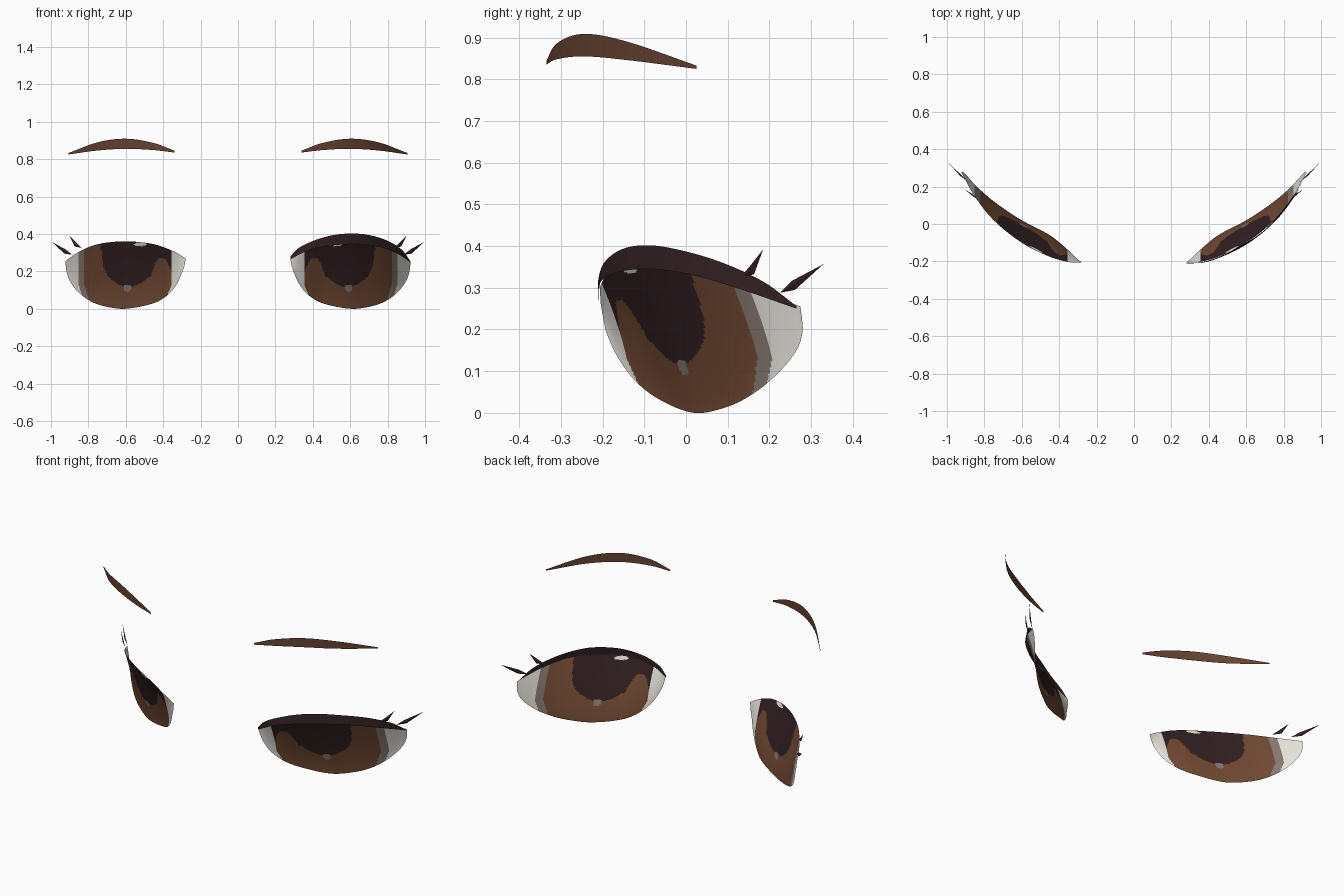
import bpy
import math
from mathutils import Vector

cube = bpy.data.objects.get("Cube")
if cube:
    bpy.data.objects.remove(cube, do_unlink=True)


def make_material(name, red, green, blue):
    material = bpy.data.materials.new(name)
    material.use_nodes = True
    colour = (red, green, blue, 1)
    material.diffuse_color = colour
    shader = next(n for n in material.node_tree.nodes if n.type == "BSDF_PRINCIPLED")
    shader.inputs["Base Color"].default_value = colour
    shader.inputs["Roughness"].default_value = 0.8
    return material


eye_white = make_material("eye white", 0.8, 0.77, 0.72)
iris_brown = make_material("iris brown", 0.165, 0.066, 0.033)
pupil_dark = make_material("pupil dark", 0.032, 0.014, 0.016)
shade_grey = make_material("shade grey", 0.24, 0.19, 0.165)
brow_brown = make_material("brow brown", 0.13, 0.053, 0.03)

EYE_PALETTE = [eye_white, iris_brown, pupil_dark, shade_grey]
WHITE, IRIS, PUPIL, GREY = range(len(EYE_PALETTE))


def curve_at(points, x):
    """Smooth curve through 3D points that are ordered by x."""
    last = len(points) - 1

    def slope(i):
        a, b = points[max(i - 1, 0)], points[min(i + 1, last)]
        return (Vector(b) - Vector(a)) / (b[0] - a[0])

    i = 0
    while i < last - 1 and x > points[i + 1][0]:
        i += 1
    start, end = Vector(points[i]), Vector(points[i + 1])
    span = end.x - start.x
    t = min(max((x - start.x) / span, 0), 1)
    ease = t * t * (3 - 2 * t)
    leave = span * t * (1 - t) ** 2
    arrive = span * t * t * (t - 1)
    return start.lerp(end, ease) + slope(i) * leave + slope(i + 1) * arrive


def add_object(name, verts, faces, palette):
    mesh = bpy.data.meshes.new(name)
    mesh.from_pydata(verts, [], faces)
    for material in palette:
        mesh.materials.append(material)
    obj = bpy.data.objects.new(name, mesh)
    bpy.context.scene.collection.objects.link(obj)
    return obj


def add_sheet(name, side, lower, upper, palette, columns, rows, bulge=1.0, rule=None):
    """Curved sheet spanned between a lower and an upper edge; side is +1 or -1."""
    x_first, x_last = lower[0][0], lower[-1][0]
    verts, faces = [], []
    for c in range(columns + 1):
        # Columns crowd together toward the rounded corners
        x = x_first + (x_last - x_first) * (1 - math.cos(math.pi * c / columns)) / 2
        low, high = curve_at(lower, x), curve_at(upper, x)
        for r in range(rows + 1):
            v = r / rows
            y = low.y + (high.y - low.y) * v ** bulge
            z = low.z + (max(high.z, low.z) - low.z) * v
            verts.append((x * side, y, z))
    step = rows + 1
    for c in range(columns):
        for r in range(rows):
            a = c * step + r
            quad = (a, a + step, a + step + 1, a + 1)
            faces.append(quad if side > 0 else quad[::-1])
    obj = add_object(name, verts, faces, palette)
    for face in obj.data.polygons:
        face.use_smooth = True
        if rule:
            face.material_index = rule(abs(face.center.x), face.center.z)
    return obj


def eye_colour(x, z):
    """Colour zones of the eye, by position across and up."""
    # Glints
    if abs(x - 0.592) + abs(z - 0.11) < 0.027 and max(abs(x - 0.592), abs(z - 0.11)) < 0.018:
        return GREY
    if ((x - 0.522) / 0.034) ** 2 + ((z - 0.345) / 0.01) ** 2 < 1:
        return WHITE
    # Whites and the soft band beside the iris
    low_slant = max(0, 0.13 - z)
    outer = 0.822 - 0.3 * low_slant
    inner = 0.355 + 0.4 * low_slant
    if x > outer + 0.03 or x < inner:
        return WHITE
    if x > outer:
        return GREY
    # Pupil, joined to the shadow below the lid
    dx, dz = (x - 0.585) / 0.14, (z - 0.27) / 0.152
    if dx * dx + min(dz, 0) ** 2 < 1:
        return PUPIL
    if x < 0.585 and z > 0.275 - 30 * (x - 0.408) ** 2 and z > 0.17:
        return PUPIL
    if z > 0.27 and x < 0.725 + 0.15 * (z - 0.27):
        return PUPIL
    return IRIS


EYE_LOWER = [
    (0.28, -0.205, 0.265), (0.285, -0.2, 0.235), (0.3, -0.19, 0.19),
    (0.33, -0.16, 0.127), (0.38, -0.115, 0.07), (0.45, -0.06, 0.03),
    (0.6, 0.02, 0), (0.7, 0.085, 0.01), (0.78, 0.145, 0.036),
    (0.85, 0.21, 0.085), (0.9, 0.265, 0.15), (0.917, 0.28, 0.2),
    (0.923, 0.275, 0.25),
]
EYE_UPPER = [
    (0.28, -0.205, 0.27), (0.34, -0.205, 0.305), (0.45, -0.175, 0.345),
    (0.6, -0.1, 0.36), (0.75, 0.02, 0.345), (0.85, 0.145, 0.305),
    (0.923, 0.275, 0.255),
]
LID_LOWER = [
    (0.28, -0.21, 0.265), (0.4, -0.2, 0.32), (0.6, -0.11, 0.345),
    (0.75, 0.01, 0.332), (0.85, 0.135, 0.295), (0.92, 0.265, 0.25),
]
LID_UPPER = [
    (0.28, -0.21, 0.28), (0.32, -0.21, 0.322), (0.4, -0.195, 0.362),
    (0.5, -0.155, 0.392), (0.6, -0.1, 0.402), (0.7, -0.03, 0.394),
    (0.8, 0.08, 0.363), (0.88, 0.19, 0.312), (0.92, 0.265, 0.256),
]
BROW_LOWER = [
    (0.34, -0.335, 0.835), (0.45, -0.31, 0.848), (0.6, -0.245, 0.855),
    (0.75, -0.14, 0.846), (0.905, 0.025, 0.825),
]
BROW_UPPER = [
    (0.34, -0.335, 0.845), (0.45, -0.31, 0.886), (0.6, -0.245, 0.909),
    (0.75, -0.14, 0.89), (0.905, 0.025, 0.833),
]
# Each lash: root, widest point, tip
LASHES = {
    "outer_lash": ((0.885, 0.225, 0.288), (0.925, 0.258, 0.306), (0.995, 0.33, 0.357)),
    "inner_lash": ((0.835, 0.13, 0.325), (0.868, 0.158, 0.342), (0.903, 0.185, 0.392)),
}


def add_lash(name, side, root, middle, tip, width):
    """Slim four-sided spike, broad across the eye and thin through it."""
    root, middle, tip = Vector(root), Vector(middle), Vector(tip)
    along = (tip - root).normalized()
    through = Vector((1, -1, 0)).normalized()
    across = along.cross(through).normalized() * width
    through *= width * 0.3
    ring = [middle + across, middle + through, middle - across, middle - through]
    verts = [(p.x * side, p.y, p.z) for p in [root, tip] + ring]
    faces = []
    for i in range(4):
        a, b = 2 + i, 2 + (i + 1) % 4
        pair = [(0, a, b), (1, b, a)]
        faces += pair if side < 0 else [f[::-1] for f in pair]
    add_object(name, verts, faces, [pupil_dark])


# Eyes, brows and lashes on both sides
for label, side in (("left", 1), ("right", -1)):
    add_sheet(label + "_eye", side, EYE_LOWER, EYE_UPPER, EYE_PALETTE,
              140, 80, bulge=1.4, rule=eye_colour)
    add_sheet(label + "_brow", side, BROW_LOWER, BROW_UPPER, [brow_brown], 32, 4)
    for lash, path in LASHES.items():
        add_lash(label + "_" + lash, side, *path, width=0.012)

# Upper lid band, on the left eye only
add_sheet("left_upper_lid", 1, LID_LOWER, LID_UPPER, [pupil_dark], 40, 5)
